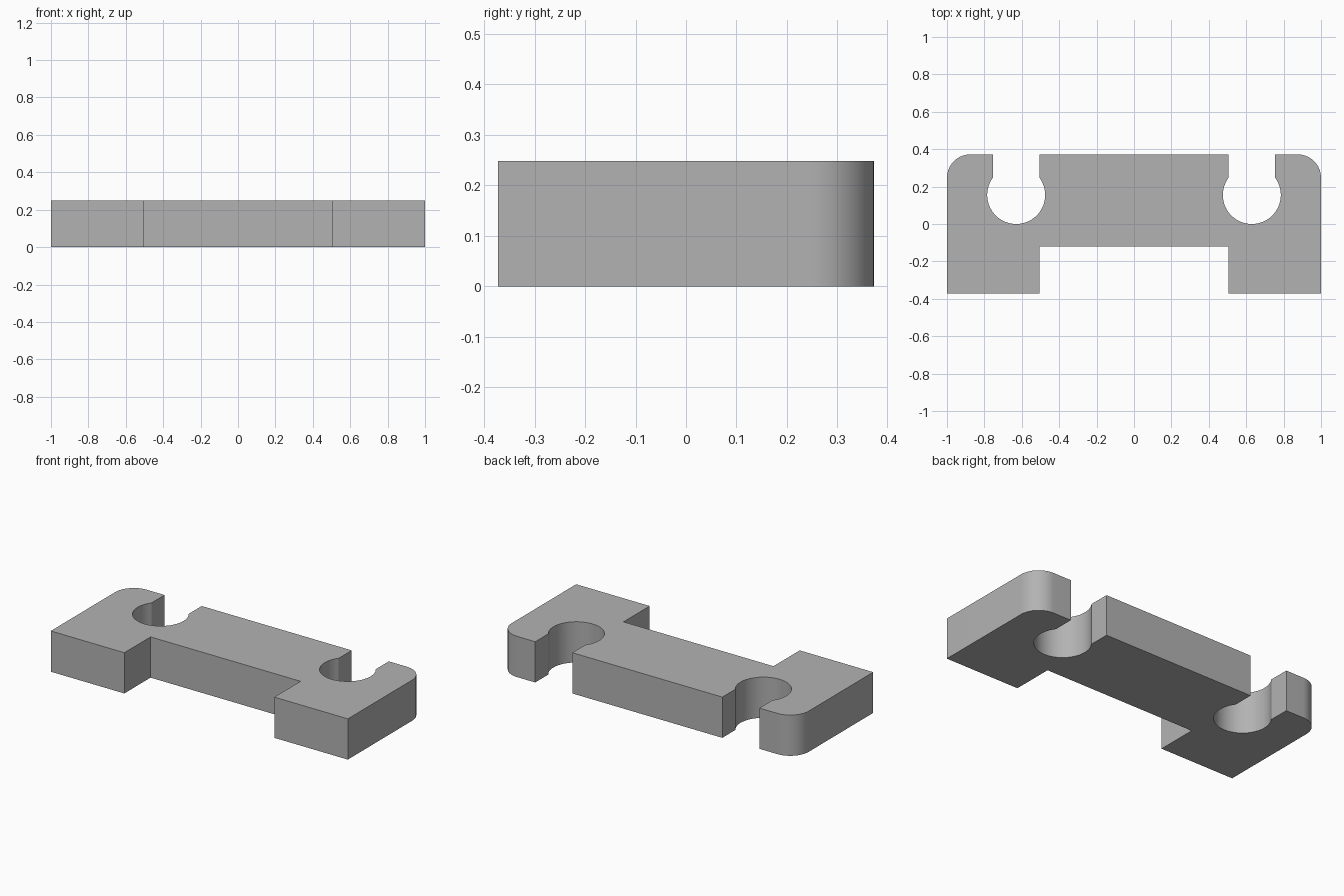
import bpy
import bmesh
from math import asin, cos, sin, pi, radians

cube = bpy.data.objects.get("Cube")
if cube:
    bpy.data.objects.remove(cube, do_unlink=True)

HEIGHT = 0.248
DEPTH = 0.372       # half of the full depth
LEG_X = 0.505       # inner side of the front legs and of the slots
CORNER = 0.125      # rounded back corners
HOLE_X, HOLE_Y, HOLE_R = 0.63, 0.155, 0.155
SLOT = 0.125        # half width of the slot opening


def arc(cx, cy, r, start, end, steps):
    return [(cx + r * cos(start + (end - start) * i / steps),
             cy + r * sin(start + (end - start) * i / steps))
            for i in range(steps + 1)]


# Left half of the outline: front leg, rounded corner, keyhole slot
mouth = asin((HOLE_R ** 2 - SLOT ** 2) ** 0.5 / HOLE_R)
half = [(LEG_X, -0.12), (LEG_X, -DEPTH), (1, -DEPTH)]
half += arc(1 - CORNER, DEPTH - CORNER, CORNER, 0, pi / 2, 16)
half += [(HOLE_X + SLOT, DEPTH)]
half += arc(HOLE_X, HOLE_Y, HOLE_R, mouth, -pi - mouth, 40)
half += [(HOLE_X - SLOT, DEPTH)]
outline = half + [(-x, y) for x, y in reversed(half)]

# Extrude the mirrored outline into a solid plate
bm = bmesh.new()
base = bm.faces.new([bm.verts.new((x, y, 0)) for x, y in outline])
top = bmesh.ops.extrude_face_region(bm, geom=[base], use_keep_orig=True)
bmesh.ops.translate(bm, vec=(0, 0, HEIGHT),
                    verts=[g for g in top["geom"] if isinstance(g, bmesh.types.BMVert)])
bmesh.ops.recalc_face_normals(bm, faces=bm.faces)
mesh = bpy.data.meshes.new("slotted_plate")
bm.to_mesh(mesh)
bm.free()

plate = bpy.data.objects.new("slotted_plate", mesh)
bpy.context.collection.objects.link(plate)

# Plain grey material
grey = bpy.data.materials.new("grey")
grey.use_nodes = True
grey.diffuse_color = (0.45, 0.45, 0.45, 1)
grey.node_tree.nodes["Principled BSDF"].inputs["Base Color"].default_value = grey.diffuse_color
mesh.materials.append(grey)

# Smooth the curved walls, keep the corners crisp
bpy.ops.object.select_all(action="DESELECT")
plate.select_set(True)
bpy.context.view_layer.objects.active = plate
bpy.ops.object.shade_smooth_by_angle(angle=radians(25))
